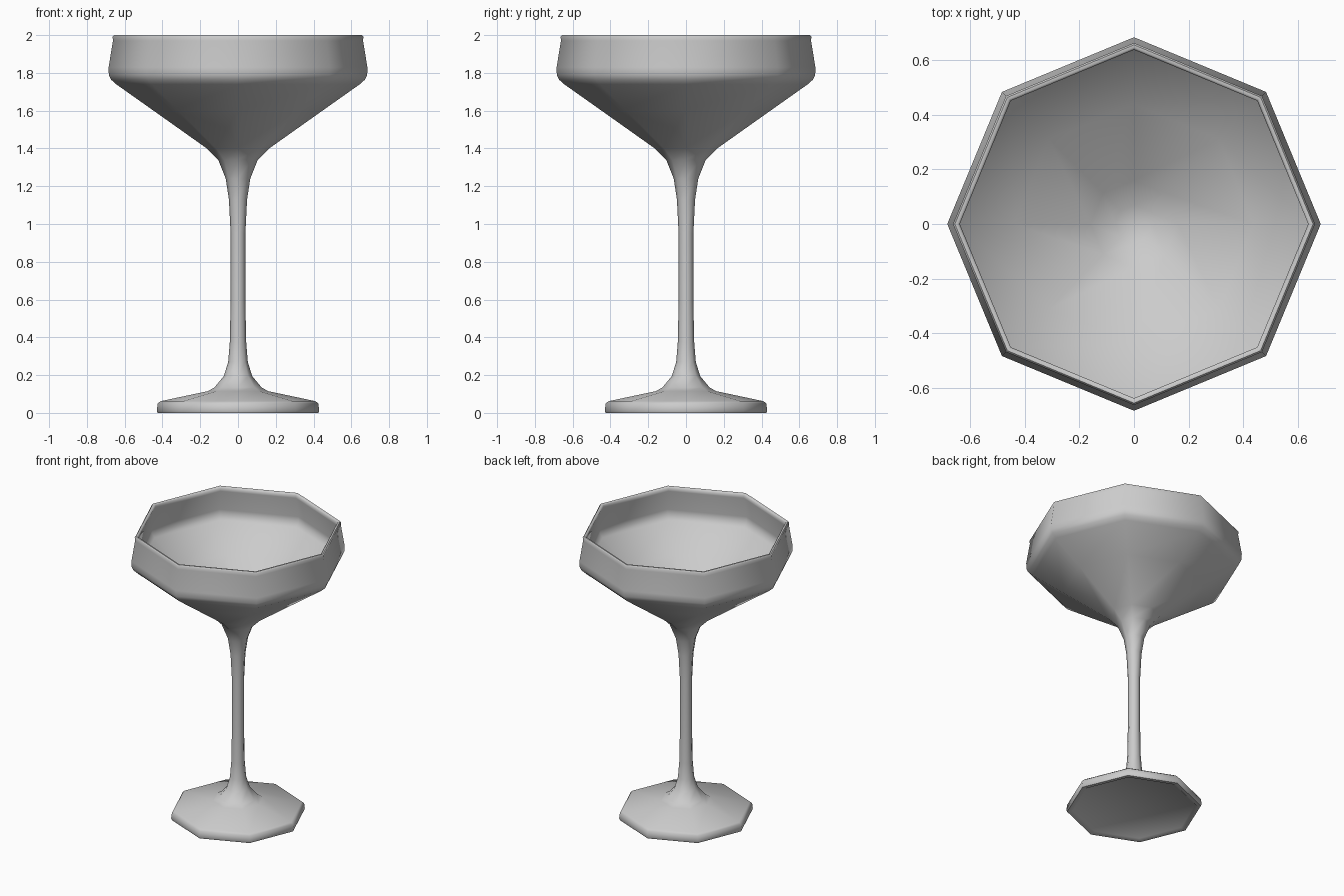
import bpy, bmesh, math
from mathutils import Vector

if "Cube" in bpy.data.objects:
    bpy.data.objects.remove(bpy.data.objects["Cube"])


def lathe(name, profile, sides=8, smooth_angle=50):
    """Revolve an (r, z) profile around z with few sides."""
    bm = bmesh.new()
    verts = [bm.verts.new((r, 0, z)) for r, z in profile]
    edges = [bm.edges.new(pair) for pair in zip(verts, verts[1:])]
    bmesh.ops.spin(bm, geom=verts + edges, cent=Vector(), axis=(0, 0, 1),
                   angle=math.tau, steps=sides)
    bmesh.ops.remove_doubles(bm, verts=bm.verts[:], dist=0.0005)
    bmesh.ops.recalc_face_normals(bm, faces=bm.faces[:])
    mesh = bpy.data.meshes.new(name)
    bm.to_mesh(mesh)
    bm.free()
    obj = bpy.data.objects.new(name, mesh)
    bpy.context.collection.objects.link(obj)
    bpy.ops.object.select_all(action='DESELECT')
    bpy.context.view_layer.objects.active = obj
    obj.select_set(True)
    bpy.ops.object.shade_smooth_by_angle(angle=math.radians(smooth_angle))
    return obj


# Foot with a bevelled edge and a gentle slope up to the stem
foot = [(0, 0.008), (0.39, 0.008), (0.40, 0), (0.425, 0), (0.43, 0.012),
        (0.425, 0.05), (0.41, 0.062), (0.16, 0.115)]

# Slim stem flaring at both ends
stem = [(0.125, 0.135), (0.075, 0.195), (0.052, 0.27), (0.043, 0.38),
        (0.039, 0.6), (0.039, 0.95), (0.048, 1.13), (0.065, 1.24),
        (0.105, 1.34)]

# Outside of the bowl: cone, rounded shoulder, tapering wall, small lip
bowl_outside = [(0.165, 1.40), (0.45, 1.602), (0.645, 1.74), (0.673, 1.765),
                (0.684, 1.79), (0.685, 1.83), (0.662, 1.97), (0.664, 1.992),
                (0.657, 2.0)]

# Inside of the thin bowl
bowl_inside = [(0.647, 2.0), (0.639, 1.992), (0.64, 1.97), (0.667, 1.83),
               (0.665, 1.795), (0.645, 1.765), (0.44, 1.618), (0.16, 1.42),
               (0.07, 1.375), (0, 1.365)]

lathe("coupe_glass", foot + stem + bowl_outside + bowl_inside)
